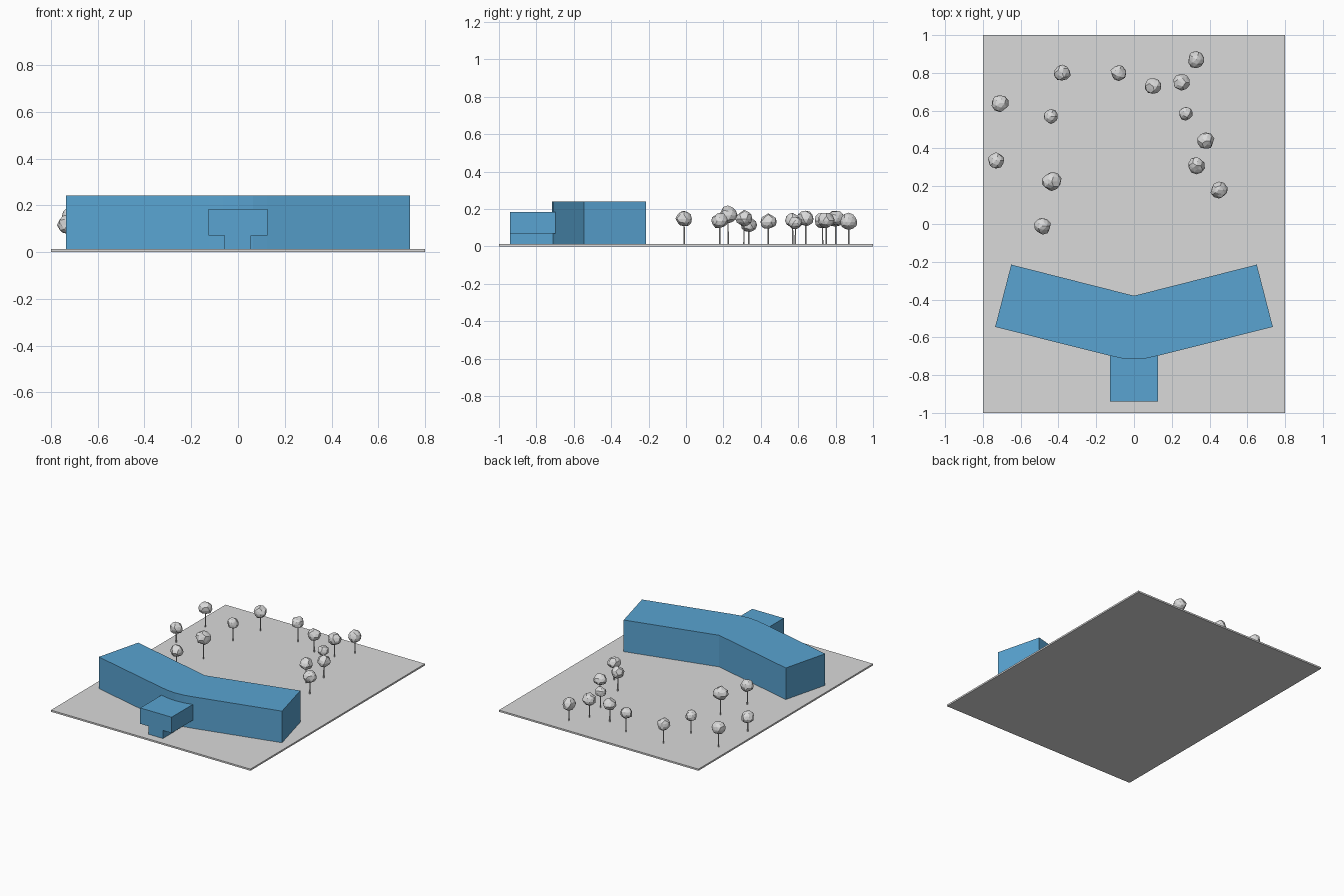
import bpy, bmesh, random
from mathutils import Vector

if "Cube" in bpy.data.objects:
    bpy.data.objects.remove(bpy.data.objects["Cube"])

random.seed(4)


def material(name, rgb):
    m = bpy.data.materials.new(name)
    m.diffuse_color = (*rgb, 1)
    m.use_nodes = True
    m.node_tree.nodes["Principled BSDF"].inputs["Base Color"].default_value = m.diffuse_color
    return m


GREY = material("pale_grey", (0.70, 0.70, 0.70))
BLUE = material("building_blue", (0.10, 0.37, 0.64))


def finish(name, bm, mat):
    bmesh.ops.recalc_face_normals(bm, faces=bm.faces)
    me = bpy.data.meshes.new(name)
    bm.to_mesh(me)
    bm.free()
    me.materials.append(mat)
    ob = bpy.data.objects.new(name, me)
    bpy.context.collection.objects.link(ob)
    return ob


def prism(name, outline, levels, mat):
    """Extrude an outline upward through a list of levels, leaving floor lines."""
    bm = bmesh.new()
    rings = [[bm.verts.new((x, y, z)) for x, y in outline] for z in levels]
    n = len(outline)
    for a, b in zip(rings, rings[1:]):
        for i in range(n):
            j = (i + 1) % n
            bm.faces.new((a[i], a[j], b[j], b[i]))
    bm.faces.new(rings[0])
    bm.faces.new(rings[-1])
    return finish(name, bm, mat)


def box(name, x0, x1, y0, y1, z0, z1, mat):
    return prism(name, [(x0, y0), (x1, y0), (x1, y1), (x0, y1)], [z0, z1], mat)


# site slab
G = 0.012
box("site_slab", -0.8, 0.8, -1, 1, 0, G, GREY)

# bent main block: right half of the outline, mirrored, rounded at the front bend
half = [(0.065, -0.711), (0.125, -0.698), (0.735, -0.545), (0.65, -0.215)]
outline = ([(0, -0.716)] + half + [(0, -0.38)]
           + [(-x, y) for x, y in reversed(half)])
prism("main_block", outline, [G, 0.07, 0.13, 0.185, 0.241], BLUE)

# entrance wing overhanging a narrow lobby
box("entrance_wing", -0.126, 0.126, -0.94, -0.69, 0.07, 0.185, BLUE)
box("entrance_lobby", -0.058, 0.056, -0.94, -0.70, G, 0.07, BLUE)

# trees: x, y, crown height, crown radius
trees = [
    (-0.71, 0.64, 0.148, 0.046), (-0.38, 0.80, 0.147, 0.045),
    (-0.08, 0.80, 0.150, 0.043), (0.10, 0.73, 0.137, 0.043),
    (0.25, 0.75, 0.140, 0.045), (0.33, 0.87, 0.132, 0.046),
    (0.275, 0.585, 0.125, 0.037), (-0.44, 0.57, 0.138, 0.039),
    (0.38, 0.44, 0.131, 0.044), (0.33, 0.31, 0.148, 0.044),
    (0.45, 0.18, 0.136, 0.044), (-0.73, 0.335, 0.115, 0.044),
    (-0.435, 0.225, 0.166, 0.050), (-0.485, -0.01, 0.148, 0.045),
]
for i, (x, y, z, r) in enumerate(trees, 1):
    # faceted irregular crown
    bm = bmesh.new()
    bmesh.ops.create_icosphere(bm, subdivisions=2, radius=r)
    for v in bm.verts:
        v.co *= random.uniform(0.88, 1.08)
        if v.co.z < 0:
            v.co.z *= 0.9
        v.co += Vector((x, y, z))
    finish(f"tree_crown_{i}", bm, GREY)
    # slim trunk
    bm = bmesh.new()
    bmesh.ops.create_cone(bm, cap_ends=True, segments=6, radius1=0.004,
                          radius2=0.003, depth=z - G)
    bmesh.ops.translate(bm, verts=bm.verts, vec=(x, y, (z + G) / 2))
    finish(f"tree_trunk_{i}", bm, GREY)
